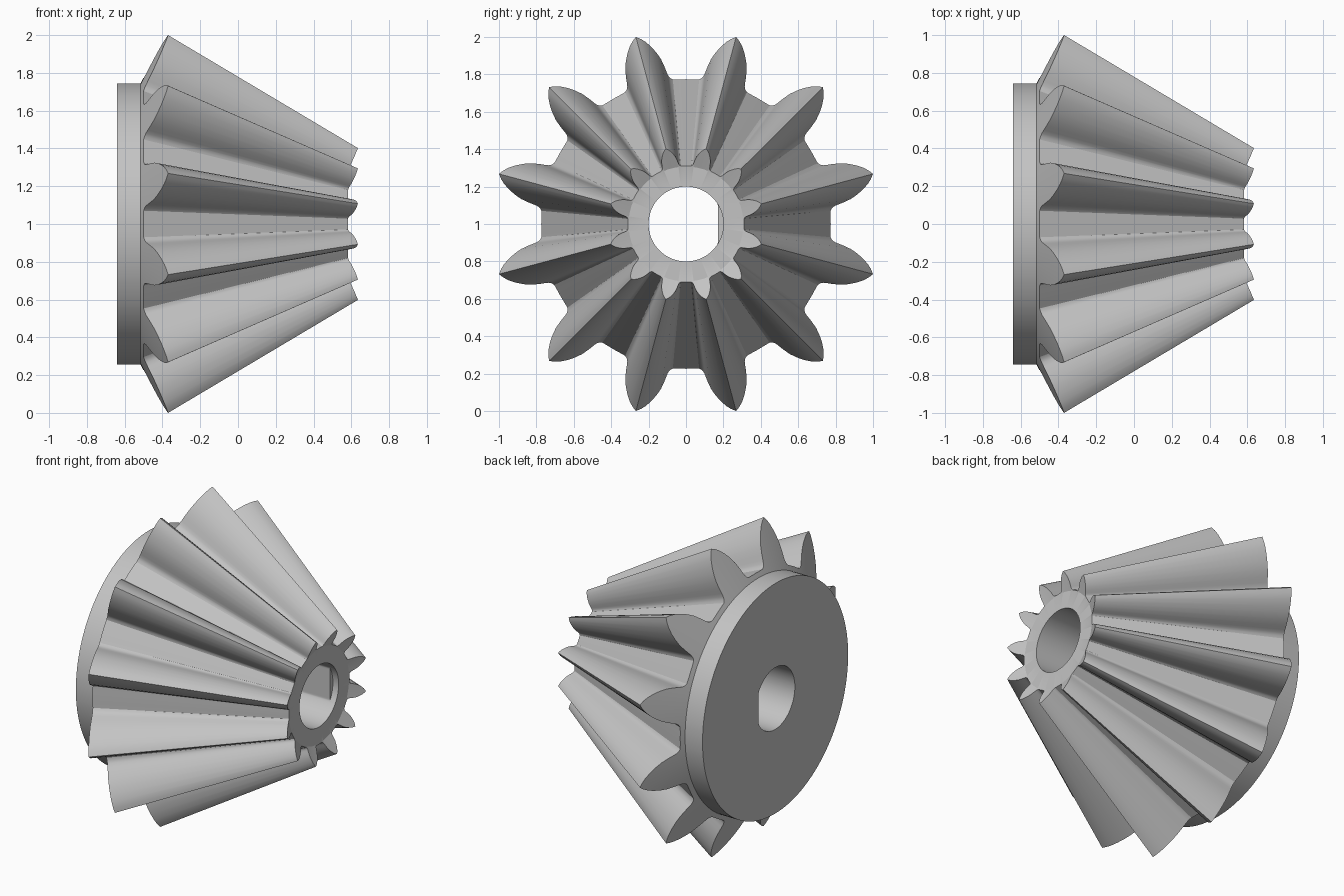
import bpy, bmesh, math

if "Cube" in bpy.data.objects:
    bpy.data.objects.remove(bpy.data.objects["Cube"])

TEETH = 12
APEX = 1.31        # x of the point all teeth converge on
SHRINK = 0.402     # size of the small end relative to the large end
BORE, FLAT = 0.2, 0.17

# half tooth outline: (degrees from tooth centre, radius) at the large end
HALF = [(0, 1.035), (1.3, 1.018), (2.6, 0.995), (4.0, 0.963), (5.3, 0.927),
        (6.4, 0.89), (7.2, 0.85), (7.7, 0.82), (8.1, 0.80), (8.8, 0.785),
        (9.8, 0.776), (12.4, 0.774), (15, 0.774)]
TOOTH = [(-a, r) for a, r in HALF[:0:-1]] + HALF[:-1]
OUTLINE = [(math.radians(360 / TEETH * (k + 0.5) + a), r)
           for k in range(TEETH) for a, r in TOOTH]


def back_cone(r):
    return -0.37 - (1.035 - r) * 0.5


def circle(x, r):
    return [(x, r * math.cos(a), 1 + r * math.sin(a)) for a, _ in OUTLINE]


def d_shape(x):
    return [(x, min(y, FLAT), z) for x, y, z in circle(x, BORE)]


def toothed(scale):
    return [(APEX - (APEX - back_cone(r)) * scale,
             r * scale * math.cos(a), 1 + r * scale * math.sin(a))
            for a, r in OUTLINE]


rings = [
    d_shape(-0.64),                      # keyed bore, rear mouth
    circle(-0.64, 0.745),                # back plate
    circle(back_cone(0.745), 0.745),
    toothed(1.0),                        # large tooth end
    toothed(SHRINK),                     # small tooth end
    circle(0.581, 0.307),                # hub face
    circle(0.581, BORE),                 # round bore mouth
    circle(0.54, BORE),
    d_shape(0.54),                       # start of the flat in the bore
]

# Loft the rings into one closed solid
bm = bmesh.new()
loops = [[bm.verts.new(p) for p in ring] for ring in rings]
n = len(OUTLINE)
for i, a in enumerate(loops):
    b = loops[(i + 1) % len(loops)]
    for j in range(n):
        k = (j + 1) % n
        bm.faces.new((a[j], a[k], b[k], b[j]))
bmesh.ops.remove_doubles(bm, verts=bm.verts, dist=1e-5)
bmesh.ops.dissolve_degenerate(bm, edges=bm.edges, dist=1e-5)
bmesh.ops.recalc_face_normals(bm, faces=bm.faces)
mesh = bpy.data.meshes.new("bevel_gear")
bm.to_mesh(mesh)
bm.free()

steel = bpy.data.materials.new("light_grey")
steel.diffuse_color = (0.55, 0.55, 0.55, 1)
steel.use_nodes = True
steel.node_tree.nodes["Principled BSDF"].inputs["Base Color"].default_value = steel.diffuse_color
mesh.materials.append(steel)
gear = bpy.data.objects.new("bevel_gear", mesh)
bpy.context.collection.objects.link(gear)
bpy.context.view_layer.objects.active = gear
gear.select_set(True)
bpy.ops.object.shade_smooth_by_angle(angle=math.radians(25))
